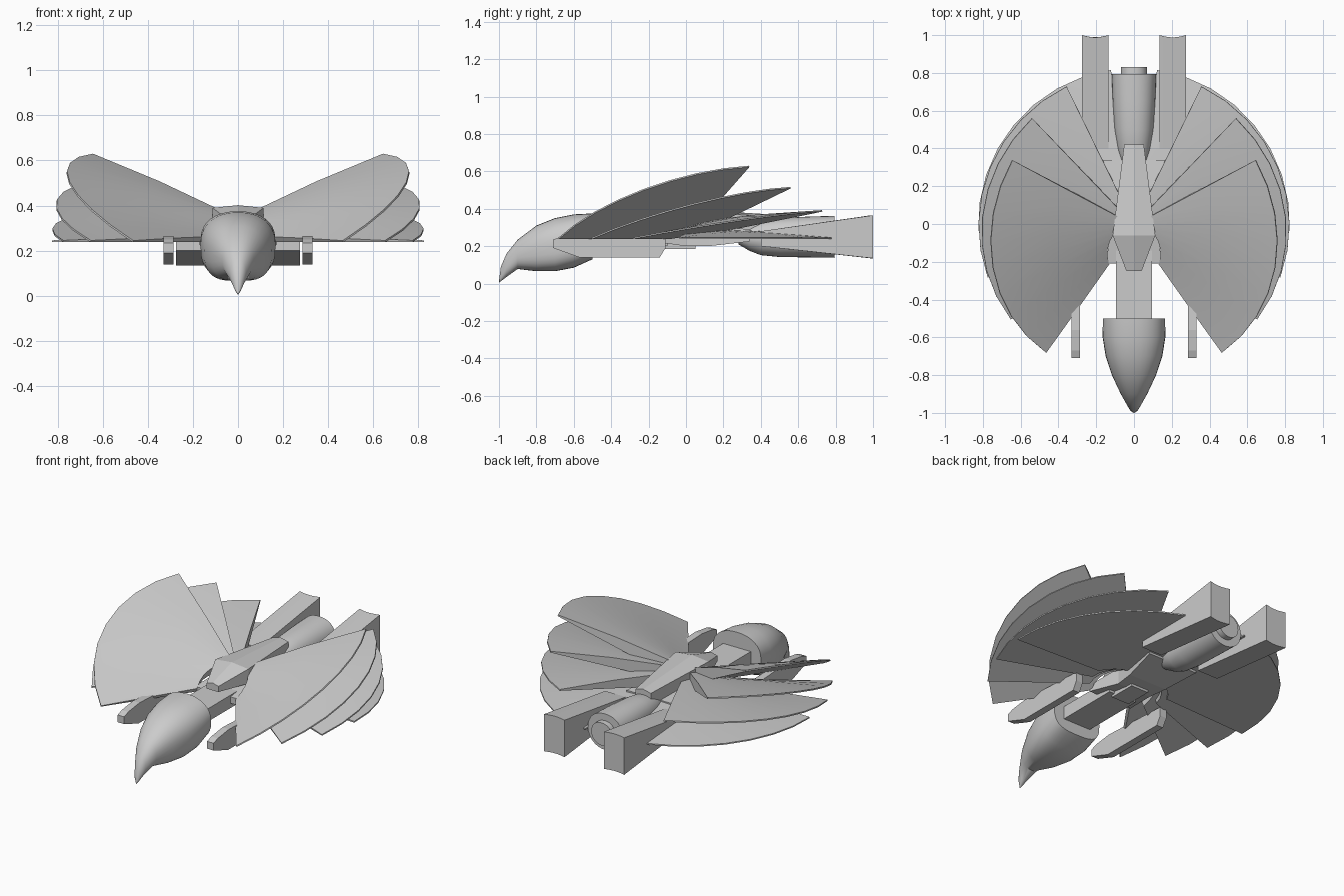
import bpy, bmesh, math
from mathutils import Matrix, Vector

if "Cube" in bpy.data.objects:
    bpy.data.objects.remove(bpy.data.objects["Cube"])

GREY = (0.6, 0.6, 0.6, 1)
hull_grey = bpy.data.materials.new("hull_grey")
hull_grey.use_nodes = True
hull_grey.diffuse_color = GREY
hull_grey.node_tree.nodes["Principled BSDF"].inputs["Base Color"].default_value = GREY


def loft(name, rings, smooth=0, mirror=False):
    """Skin closed rings of equal length and cap both ends."""
    bm = bmesh.new()
    rows = [[bm.verts.new(p) for p in ring] for ring in rings]
    n = len(rows[0])
    for a, b in zip(rows, rows[1:]):
        for i in range(n):
            j = (i + 1) % n
            bm.faces.new((a[i], a[j], b[j], b[i]))
    bm.faces.new(rows[0])
    bm.faces.new(rows[-1])
    bmesh.ops.remove_doubles(bm, verts=bm.verts, dist=0.0004)
    bmesh.ops.recalc_face_normals(bm, faces=bm.faces)
    mesh = bpy.data.meshes.new(name)
    bm.to_mesh(mesh)
    bm.free()
    obj = bpy.data.objects.new(name, mesh)
    bpy.context.collection.objects.link(obj)
    mesh.materials.append(hull_grey)
    if mirror:
        obj.modifiers.new("mirror", 'MIRROR')
    if smooth:
        bpy.ops.object.select_all(action='DESELECT')
        obj.select_set(True)
        bpy.context.view_layer.objects.active = obj
        bpy.ops.object.shade_smooth_by_angle(angle=math.radians(smooth))
    return obj


def box_ring(y, x0, x1, z0, z1):
    return [(x0, y, z0), (x1, y, z0), (x1, y, z1), (x0, y, z1)]


def oval_ring(y, w, z0, z1, power=1.0, n=32):
    """Oval section; a power below one squares off the lower half."""
    mid, half, ring = (z0 + z1) / 2, (z1 - z0) / 2, []
    for i in range(n):
        a = math.tau * i / n
        c, s = math.cos(a), math.sin(a)
        p = power if s < 0 else 0.9
        ring.append((w * math.copysign(abs(c) ** p, c), y,
                     mid + half * math.copysign(abs(s) ** p, s)))
    return ring


# Beaked head: y, half width, bottom, top, squareness
head = [(-1, 0.001, 0.005, 0.012, 1), (-0.99, 0.018, 0.012, 0.09, 1),
        (-0.96, 0.036, 0.035, 0.16, 1), (-0.9, 0.07, 0.078, 0.235, 0.9),
        (-0.8, 0.117, 0.066, 0.31, 0.7), (-0.7, 0.15, 0.066, 0.35, 0.65),
        (-0.6, 0.166, 0.085, 0.37, 0.65), (-0.5, 0.165, 0.13, 0.375, 0.65)]
loft("head", [oval_ring(*s) for s in head], 40)

# Neck, belly frame and central hull
loft("neck", [box_ring(y, -0.095, 0.095, 0.2, 0.28) for y in (-0.52, -0.1)])
loft("belly_frame", [box_ring(y, -0.06, 0.06, 0.185, 0.24) for y in (-0.12, 0.05)])
hull = [(-0.21, 0.15, 0.23, 0.27), (0, 0.115, 0.2, 0.3),
        (0.12, 0.13, 0.2, 0.31), (0.34, 0.17, 0.225, 0.29)]
loft("hull", [box_ring(y, -w, w, a, b) for y, w, a, b in hull])

# Raised spine with a shallow ridge
spine = [(-0.25, 0.04, 0.3, 0.335), (-0.06, 0.113, 0.3, 0.39), (0.42, 0.052, 0.28, 0.36)]
loft("spine", [[(-w, y, a), (w, y, a), (w, y, b), (0, y, b + 0.012), (-w, y, b)]
               for y, w, a, b in spine])

# Engine barrel and nozzle
barrel = [(0.28, 0.045, 0.21, 0.29), (0.34, 0.075, 0.175, 0.315),
          (0.4, 0.09, 0.152, 0.335), (0.5, 0.104, 0.142, 0.35),
          (0.65, 0.113, 0.14, 0.358), (0.795, 0.118, 0.138, 0.362)]
loft("engine", [oval_ring(*s) for s in barrel], 40)
loft("nozzle", [oval_ring(y, 0.07, 0.18, 0.32) for y in (0.78, 0.83)], 40)

# Flared tail ducts with a hollowed rear face
def duct_ring(y, z0, z1, hollow=0, n=8):
    xs = [0.135 + 0.14 * i / n for i in range(n + 1)]
    dip = [hollow * math.sin(math.pi * i / n) for i in range(n + 1)]
    low = [(x, y - d, z0) for x, d in zip(xs, dip)]
    high = [(x, y - d, z1) for x, d in zip(xs, dip)]
    return low + high[::-1]

loft("tail_duct", [duct_ring(0.4, 0.2, 0.28), duct_ring(1, 0.135, 0.365, 0.012)], mirror=True)

# Under-wing pods: side profile pulled across x
pod = [(-0.71, 0.19), (-0.57, 0.14), (-0.14, 0.14), (-0.11, 0.19),
       (-0.11, 0.245), (-0.56, 0.265), (-0.67, 0.25), (-0.71, 0.235)]
loft("wing_pod", [[(x, y, z) for y, z in pod] for x in (0.285, 0.33)], mirror=True)

# Fanned wing feathers: sectors hinged on their leading edges, thick at the root
def feather(name, heading, tilt, root_thick, radius=0.825, sweep=84, n=8):
    hinge = Vector((math.cos(math.radians(heading)), math.sin(math.radians(heading)), 0))
    turn = (Matrix.Translation((0, 0, 0.238))
            @ Matrix.Rotation(math.radians(-tilt), 4, -hinge)
            @ Matrix.Rotation(math.radians(heading), 4, 'Z'))
    rings = []
    for i in range(n + 1):
        f = i / n
        a = math.radians(sweep * f)
        inner = 0.25 - 0.13 * min(1, f * 1.5)
        thick = 0.02 + root_thick * math.sin(f * math.pi / 2)
        ring = []
        for r, z in ((inner, 0), (radius, 0), (radius, 0.008),
                     ((radius + inner) / 2, 0.008 + thick * 0.6), (inner, 0.008 + thick)):
            ring.append(turn @ Vector((r * math.cos(a), r * math.sin(a), z)))
        rings.append(ring)
    loft(name, rings, 25, mirror=True)

feather("upper_feather", -55.5, 28, 0.06)
feather("second_feather", -37.6, 19.3, 0.06)
feather("third_feather", -20, 10.3, 0.05)
feather("lower_feather", -2.5, 0, 0.03)
